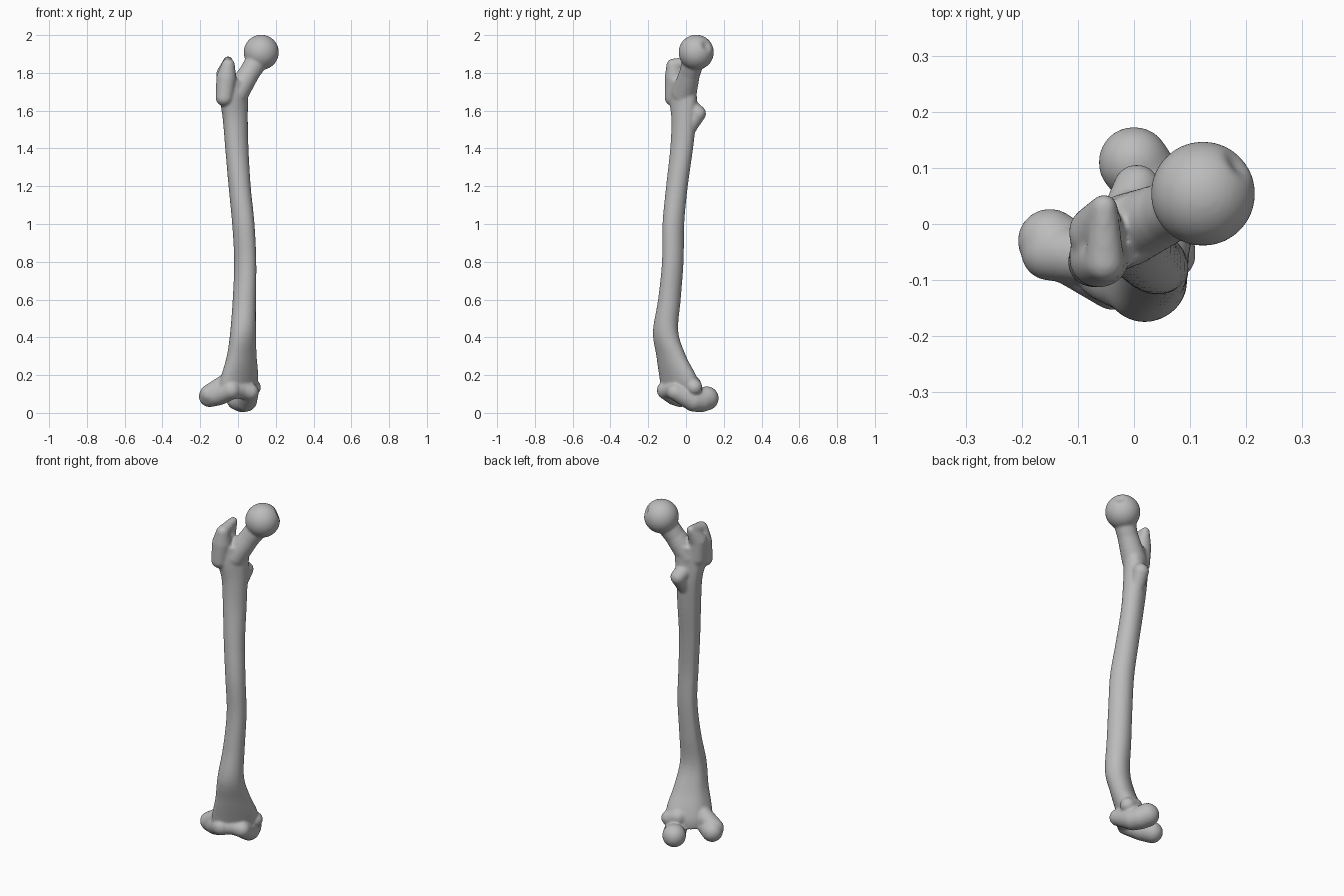
import bpy
import bmesh
import math
from mathutils import Vector, Matrix

cube = bpy.data.objects.get("Cube")
if cube:
    bpy.data.objects.remove(cube, do_unlink=True)

grey = bpy.data.materials.new("bone_grey")
grey.use_nodes = True
colour = (0.5, 0.5, 0.5, 1)
grey.diffuse_color = colour
grey.node_tree.nodes["Principled BSDF"].inputs["Base Color"].default_value = colour

bm = bmesh.new()


def ball(centre, radius, detail=3):
    return bmesh.ops.create_icosphere(bm, subdivisions=detail, radius=radius,
                                      matrix=Matrix.Translation(centre))["verts"]


def swell(*knots, steps=6):
    """Rounded mass sweeping through (x, y, z, radius) knots."""
    for k0, k1 in zip(knots, knots[1:]):
        for i in range(steps + 1):
            k = Vector(k0).lerp(Vector(k1), i / steps)
            ball(k.xyz, k.w)


def spline(a, b, c, d, t):
    return [0.5 * (2 * q + (r - p) * t + (2 * p - 5 * q + 4 * r - s) * t ** 2
                   + (3 * q - p - 3 * r + s) * t ** 3) for p, q, r, s in zip(a, b, c, d)]


# Shaft: z, centre x, centre y, half width across, half depth
sections = [
    (0.09, -0.01, -0.02, 0.10, 0.055), (0.14, 0.0, -0.03, 0.125, 0.068),
    (0.2, 0.01, -0.045, 0.12, 0.068), (0.3, 0.02, -0.078, 0.093, 0.062),
    (0.43, 0.028, -0.108, 0.071, 0.063), (0.6, 0.035, -0.088, 0.058, 0.062),
    (0.8, 0.04, -0.07, 0.053, 0.061), (1.0, 0.03, -0.067, 0.054, 0.061),
    (1.2, 0.01, -0.048, 0.057, 0.058), (1.4, -0.005, -0.023, 0.064, 0.057),
    (1.55, -0.013, -0.012, 0.07, 0.06), (1.66, -0.02, -0.015, 0.084, 0.06),
    (1.76, -0.015, -0.012, 0.075, 0.055)]
path = [sections[0]] + sections + [sections[-1]]
levels = [spline(*path[i:i + 4], j / 5) for i in range(len(sections) - 1) for j in range(5)]
levels.append(sections[-1])
SIDES = 40
ridge = math.radians(105)       # rear crest, relative to the wide axis
rings = []
for z, cx, cy, wide, deep in levels:
    ring = []
    for i in range(SIDES):
        a = math.tau * i / SIDES
        crest = 1 + 0.13 * max(0, math.cos(a - ridge)) ** 12
        p = Matrix.Rotation(math.pi / 4, 2) @ Vector((wide * math.cos(a), deep * math.sin(a)))
        ring.append(bm.verts.new((cx + p.x * crest, cy + p.y * crest, z)))
    rings.append(ring)
for low, high in zip(rings, rings[1:]):
    for i in range(SIDES):
        j = (i + 1) % SIDES
        bm.faces.new((low[i], low[j], high[j], high[i]))
bm.faces.new(rings[0][::-1])
bm.faces.new(rings[-1])

# Ball head with its small pit
head = Vector((0.123, 0.054, 1.909))
pit = head + Vector((0.07, 0.06, 0.04)).normalized() * 0.093
for v in ball(head, 0.093, 5):
    near = max(0, 1 - (v.co - pit).length / 0.035)
    v.co = v.co.lerp(head, 0.18 * near)

# Neck
swell((0.11, 0.045, 1.88, 0.06), (0.06, 0.02, 1.8, 0.056), (-0.01, -0.01, 1.69, 0.066))

# Greater trochanter: outer mass, then its hooked top crest
swell((-0.072, -0.067, 1.67, 0.047), (-0.062, -0.06, 1.77, 0.054), (-0.052, -0.068, 1.84, 0.036))
swell((-0.06, -0.02, 1.69, 0.052), (-0.067, -0.015, 1.79, 0.05),
      (-0.053, 0.03, 1.865, 0.024))
swell((-0.052, -0.068, 1.84, 0.036), (-0.053, 0.03, 1.865, 0.024))

# Lesser trochanter
swell((-0.01, 0.02, 1.62, 0.045), (0.005, 0.064, 1.585, 0.043), (-0.005, 0.01, 1.5, 0.04))

# Inner condyle and its side bump
swell((0.065, -0.055, 0.11, 0.046), (0.042, 0.04, 0.066, 0.06),
      (0.022, 0.08, 0.065, 0.062), (0.0, 0.11, 0.077, 0.064))
swell((0.03, 0.03, 0.15, 0.05), (0.08, 0.045, 0.135, 0.042))

# Outer condyle, with the raised front lip
swell((-0.035, -0.105, 0.12, 0.05), (-0.1, -0.06, 0.096, 0.056), (-0.15, -0.03, 0.088, 0.058))
swell((-0.06, -0.06, 0.16, 0.05), (-0.15, -0.05, 0.1, 0.052))

# Shallow kneecap groove
swell((-0.035, -0.105, 0.12, 0.045), (0.02, -0.07, 0.12, 0.045), (0.065, -0.055, 0.11, 0.045))

# Fuse everything into one smooth bone
mesh = bpy.data.meshes.new("thigh_bone")
bm.to_mesh(mesh)
bm.free()
mesh.materials.append(grey)
bone = bpy.data.objects.new("thigh_bone", mesh)
bpy.context.collection.objects.link(bone)
fuse = bone.modifiers.new("fuse", 'REMESH')
fuse.mode = 'VOXEL'
fuse.voxel_size = 0.006
fuse.use_smooth_shade = True
soften = bone.modifiers.new("soften", 'SMOOTH')
soften.factor = 0.5
soften.iterations = 14
